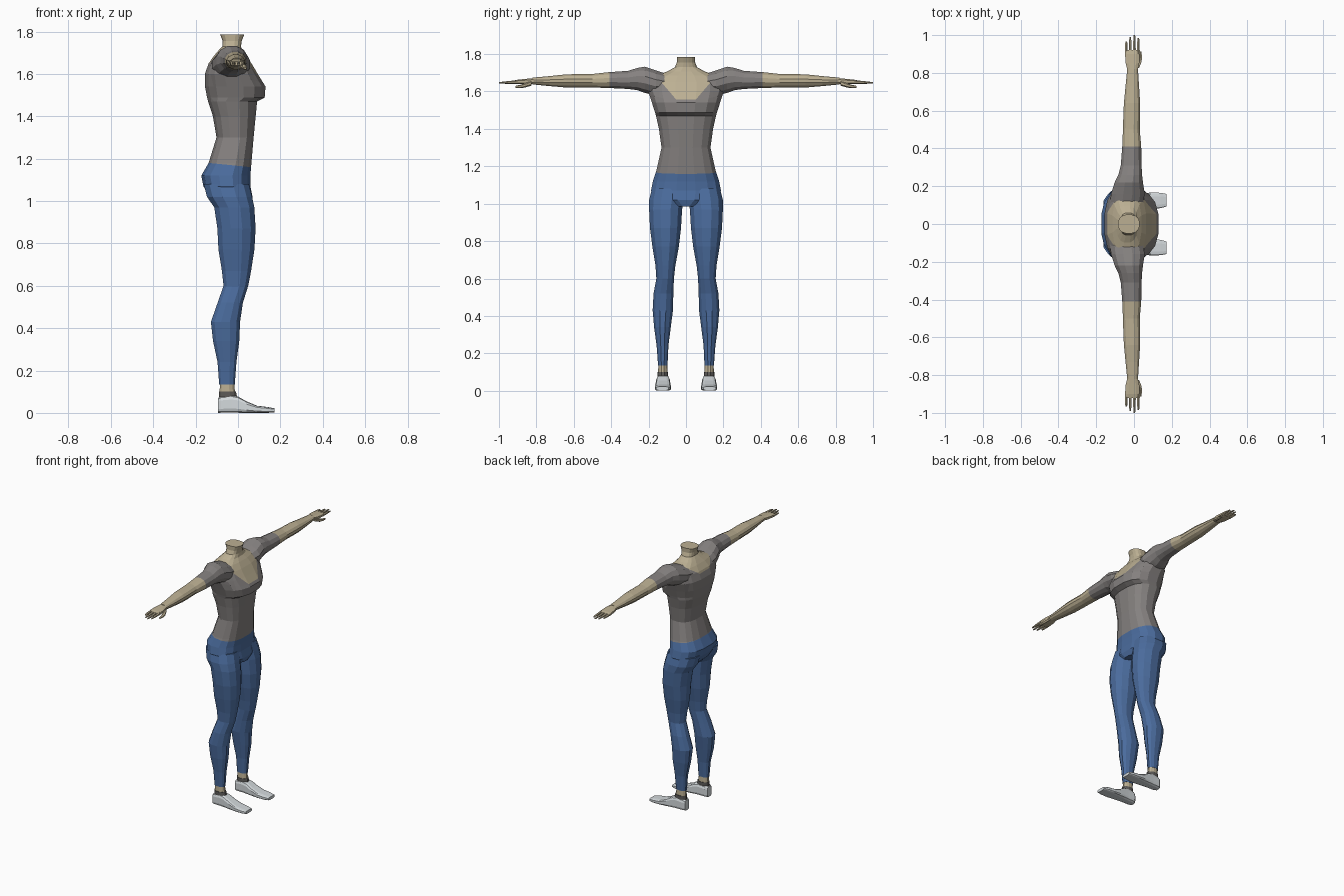
import bpy, bmesh, math
from mathutils import Vector


def material(name, r, g, b):
    m = bpy.data.materials.new(name)
    m.diffuse_color = (r, g, b, 1)
    return m


SHIRT = material("grey shirt", 0.235, 0.22, 0.215)
JEANS = material("blue jeans", 0.07, 0.15, 0.34)
SKIN = material("skin", 0.50, 0.43, 0.29)
SHOE = material("pale shoe", 0.66, 0.70, 0.72)
DARK = material("dark sock", 0.11, 0.105, 0.10)

# maps (a, b, t) of a section onto x, y, z for each loft axis
PLACE = {"x": lambda a, b, t: (t, a, b),
         "y": lambda a, b, t: (a, t, b),
         "z": lambda a, b, t: (a, b, t)}


def loft(name, axis, rings, mats, sides=12, power=2.0, rule=None, cuts=(), mirror=True):
    """Skin superellipse rings (t, a0, a1, b0, b1) along an axis."""
    bm = bmesh.new()
    loops = []
    for t, a0, a1, b0, b1 in rings:
        loop = []
        for i in range(sides):
            ang = 2 * math.pi * (i + 0.5) / sides
            c, s = math.cos(ang), math.sin(ang)
            c = math.copysign(abs(c) ** (2 / power), c)
            s = math.copysign(abs(s) ** (2 / power), s)
            a = (a0 + a1) / 2 + c * (a1 - a0) / 2
            b = (b0 + b1) / 2 + s * (b1 - b0) / 2
            loop.append(bm.verts.new(PLACE[axis](a, b, t)))
        loops.append(loop)
    for lo, hi in zip(loops, loops[1:]):
        for i in range(sides):
            j = (i + 1) % sides
            bm.faces.new((lo[i], lo[j], hi[j], hi[i]))
    bm.faces.new(loops[0])
    bm.faces.new(loops[-1])
    for co, no in cuts:
        bmesh.ops.bisect_plane(bm, geom=bm.verts[:] + bm.edges[:] + bm.faces[:],
                               plane_co=co, plane_no=no)
    bmesh.ops.recalc_face_normals(bm, faces=bm.faces[:])
    if rule:
        for f in bm.faces:
            f.material_index = rule(f.calc_center_median())
    me = bpy.data.meshes.new(name)
    bm.to_mesh(me)
    bm.free()
    for m in mats:
        me.materials.append(m)
    ob = bpy.data.objects.new(name, me)
    bpy.context.collection.objects.link(ob)
    if mirror:
        mod = ob.modifiers.new("mirror", "MIRROR")
        mod.use_axis = (False, True, False)
    return ob


# neckline and waistband as tilted planes through the torso
neck = [(Vector((0.11, 0, 1.56)), Vector((0.3, 0, 1)))]
for s in (-1, 1):
    neck.append((Vector((0.11, 0.075 * s, 1.58)), Vector((0.3, -0.9 * s, 1))))
    neck.append((Vector((0, 0.145 * s, 1.7)), Vector((0, -s, 0))))
waist = (Vector((0.06, 0, 1.16)), Vector((0.1, 0, 1)))


def torso_rule(c):
    if (c - waist[0]).dot(waist[1]) < 0:
        return 1
    return 2 if all((c - p).dot(n) > 0 for p, n in neck) else 0


# torso with neck, shirt and waist of the jeans
body = [(0.985, -0.10, 0.06, 0.06), (1.02, -0.135, 0.07, 0.17), (1.07, -0.165, 0.06, 0.19),
        (1.12, -0.175, 0.06, 0.18), (1.18, -0.14, 0.065, 0.16), (1.30, -0.103, 0.075, 0.133),
        (1.40, -0.12, 0.085, 0.147), (1.47, -0.143, 0.092, 0.163), (1.488, -0.148, 0.128, 0.168),
        (1.54, -0.158, 0.132, 0.185), (1.60, -0.158, 0.095, 0.205), (1.65, -0.14, 0.065, 0.205),
        (1.685, -0.115, 0.04, 0.165), (1.708, -0.095, 0.02, 0.10), (1.73, -0.075, 0.015, 0.06),
        (1.755, -0.073, 0.018, 0.05), (1.785, -0.085, 0.03, 0.05)]
loft("torso", "z", [(z, a, b, -w, w) for z, a, b, w in body], [SHIRT, JEANS, SKIN],
     sides=16, power=2.5, rule=torso_rule, cuts=neck + [waist], mirror=False)

# legs
loft("leg", "z", [
    (1.08, -0.165, 0.055, 0.01, 0.185), (1.02, -0.15, 0.07, 0.008, 0.20),
    (0.97, -0.115, 0.08, 0.018, 0.20), (0.87, -0.10, 0.086, 0.024, 0.195),
    (0.77, -0.095, 0.08, 0.036, 0.182), (0.67, -0.078, 0.064, 0.055, 0.165),
    (0.60, -0.07, 0.05, 0.063, 0.16), (0.52, -0.098, 0.025, 0.066, 0.175),
    (0.43, -0.13, 0.012, 0.068, 0.18), (0.34, -0.12, 0.008, 0.08, 0.172),
    (0.24, -0.098, -0.006, 0.093, 0.158), (0.135, -0.09, -0.014, 0.098, 0.15)],
    [JEANS], power=2.2)

# ankles: skin over a dark sock edge
loft("ankle", "z", [(0.15, -0.086, -0.018, 0.10, 0.148), (0.10, -0.088, -0.013, 0.097, 0.15)],
     [SKIN])
loft("sock", "z", [(0.10, -0.092, -0.008, 0.094, 0.153), (0.06, -0.092, 0.0, 0.094, 0.153)],
     [DARK])

# shoes
loft("shoe", "x", [
    (-0.095, 0.10, 0.148, 0, 0.07), (-0.08, 0.09, 0.156, 0, 0.078),
    (-0.03, 0.088, 0.158, 0, 0.084), (0.0, 0.086, 0.16, 0, 0.078),
    (0.04, 0.083, 0.163, 0, 0.055), (0.09, 0.08, 0.167, 0, 0.034),
    (0.14, 0.083, 0.166, 0, 0.028), (0.172, 0.092, 0.16, 0.002, 0.022)],
    [SHOE], power=4)

# arms with sleeve
loft("arm", "y", [
    (0.10, -0.13, 0.05, 1.58, 1.695), (0.16, -0.125, 0.06, 1.575, 1.715),
    (0.22, -0.105, 0.05, 1.59, 1.735), (0.26, -0.085, 0.045, 1.605, 1.728),
    (0.31, -0.072, 0.042, 1.612, 1.712), (0.41, -0.064, 0.04, 1.617, 1.705),
    (0.50, -0.06, 0.032, 1.62, 1.695), (0.57, -0.058, 0.034, 1.62, 1.694),
    (0.64, -0.055, 0.034, 1.62, 1.693), (0.73, -0.046, 0.028, 1.628, 1.683),
    (0.82, -0.037, 0.022, 1.637, 1.675)],
    [SHIRT, SKIN], rule=lambda c: int(c.y > 0.41))

# hands
loft("palm", "y", [
    (0.81, -0.035, 0.02, 1.64, 1.673), (0.85, -0.046, 0.03, 1.638, 1.669),
    (0.90, -0.05, 0.032, 1.638, 1.664), (0.92, -0.048, 0.03, 1.64, 1.659)],
    [SKIN], sides=8, power=2.6)
for i, (x, tip) in enumerate([(-0.041, 0.965), (-0.02, 0.99), (0.002, 1.0), (0.023, 0.985)]):
    loft("finger_%d" % (i + 1), "y", [
        (0.90, x - 0.009, x + 0.009, 1.64, 1.66), (0.95, x - 0.008, x + 0.008, 1.641, 1.656),
        (tip, x - 0.005, x + 0.005, 1.642, 1.65)], [SKIN], sides=6)
loft("thumb", "y", [
    (0.825, 0.004, 0.028, 1.632, 1.658), (0.86, 0.018, 0.042, 1.621, 1.645),
    (0.885, 0.024, 0.044, 1.618, 1.636), (0.912, 0.028, 0.04, 1.62, 1.63)],
    [SKIN], sides=6)
